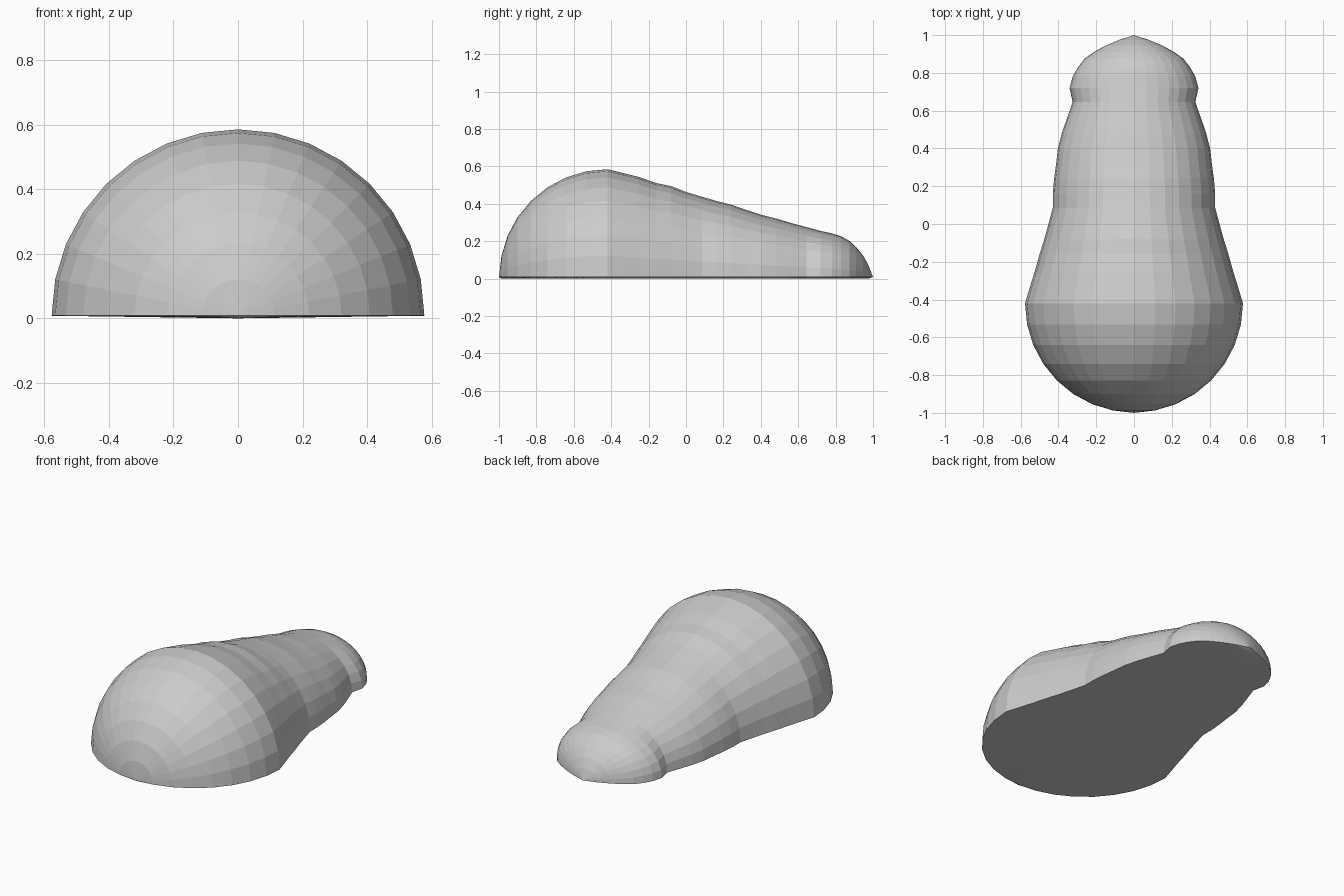
import bpy, bmesh, math

if "Cube" in bpy.data.objects:
    bpy.data.objects.remove(bpy.data.objects["Cube"])

SEG = 16       # facets across the half-round section
BASE = 0.008   # height of the cut plane
R = 0.577
Y0 = -0.42

# rings: (y, half width, height above the cut plane)
rings = []
for k in range(1, 9):
    a = math.radians(11.25 * k)
    rings.append((Y0 - 0.578 * math.cos(a), R * math.sin(a), R * math.sin(a)))

# tapering body and rounded tail end
rings += [
    (-0.33, 0.55, 0.555), (-0.25, 0.525, 0.535), (-0.16, 0.50, 0.503),
    (-0.08, 0.475, 0.487), (0.0, 0.453, 0.455), (0.085, 0.43, 0.43),
    (0.16, 0.43, 0.408), (0.24, 0.423, 0.388), (0.32, 0.412, 0.36),
    (0.40, 0.403, 0.334), (0.48, 0.382, 0.314), (0.56, 0.355, 0.29),
    (0.645, 0.325, 0.267), (0.72, 0.341, 0.247), (0.78, 0.325, 0.234),
    (0.83, 0.297, 0.218), (0.875, 0.262, 0.193), (0.91, 0.213, 0.16),
    (0.945, 0.15, 0.118), (0.975, 0.078, 0.065),
]

bm = bmesh.new()


def section(y, w, h):
    loop = [bm.verts.new((w * math.cos(math.pi * i / SEG), y,
                          BASE + h * math.sin(math.pi * i / SEG)))
            for i in range(SEG + 1)]
    loop.append(bm.verts.new((0, y, 0.0)))   # middle of the underside
    return loop


loops = [section(*r) for r in rings]
n = SEG + 2
for a, b in zip(loops, loops[1:]):
    for i in range(n):
        j = (i + 1) % n
        bm.faces.new((a[i], a[j], b[j], b[i]))

# close both ends to a point
for loop, y in ((loops[0], -1.0), (loops[-1], 1.0)):
    tip = bm.verts.new((0, y, BASE))
    for i in range(n):
        bm.faces.new((loop[i], loop[(i + 1) % n], tip))

bmesh.ops.recalc_face_normals(bm, faces=bm.faces)
mesh = bpy.data.meshes.new("tapered_half_body")
bm.to_mesh(mesh)
bm.free()
obj = bpy.data.objects.new("tapered_half_body", mesh)
bpy.context.collection.objects.link(obj)
